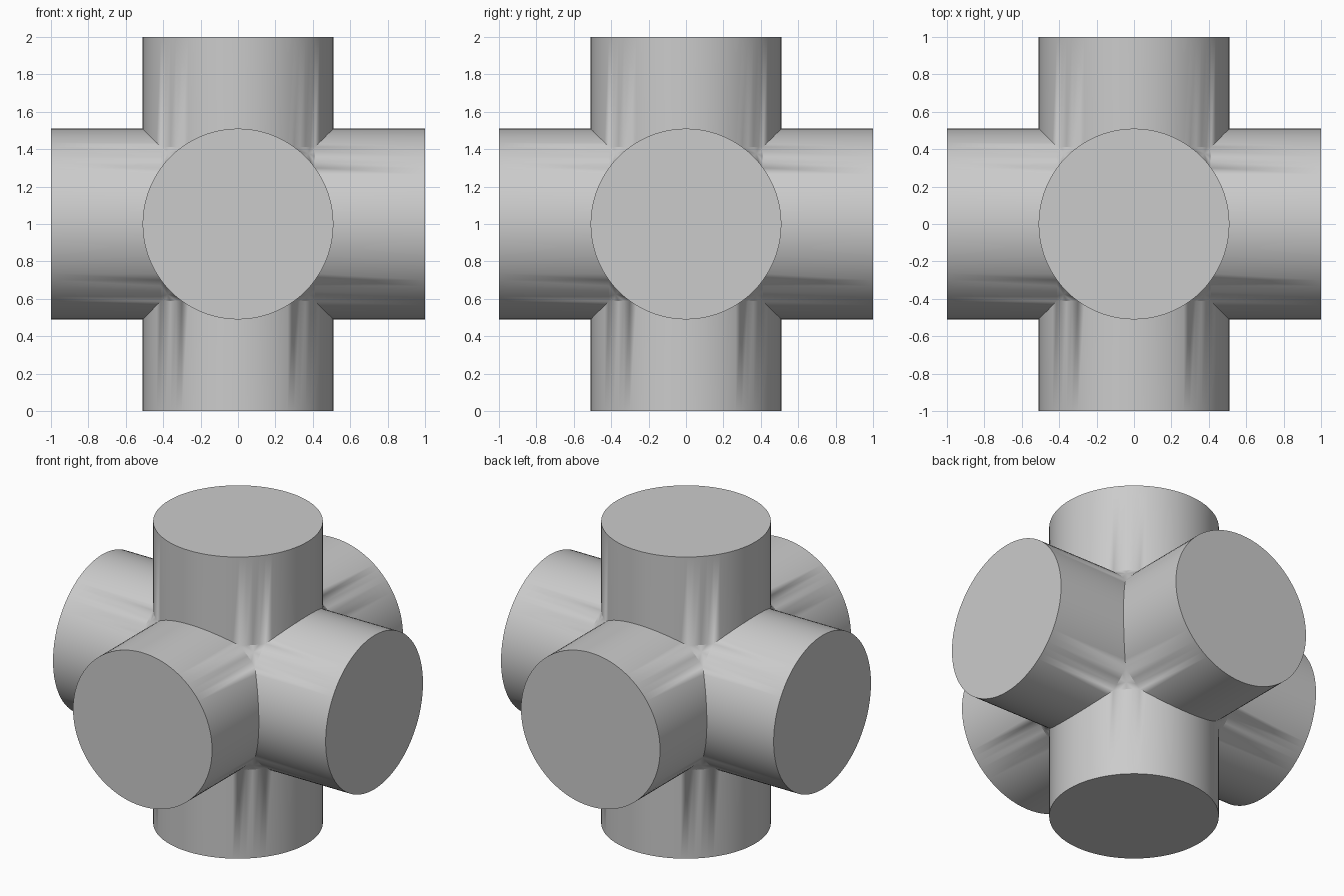
import bpy, bmesh
from math import sin, cos, pi, radians
from mathutils import Matrix, Vector

cube = bpy.data.objects.get("Cube")
if cube:
    bpy.data.objects.remove(cube, do_unlink=True)

RADIUS, REACH, SIDES = 0.51, 1.0, 80
CORNER = RADIUS * sin(radians(54))    # where the creases stop at a corner patch

grey = bpy.data.materials.new("plain_grey")
grey.use_nodes = True
colour = (0.6, 0.6, 0.6, 1)
grey.diffuse_color = colour
grey.node_tree.nodes["Principled BSDF"].inputs["Base Color"].default_value = colour

bm = bmesh.new()


def add_arm(rotation):
    """Round arm along +x whose inner end is mitred to its four neighbours."""
    inner, outer = [], []
    for i in range(SIDES):
        a = 2 * pi * i / SIDES
        y, z = RADIUS * cos(a), RADIUS * sin(a)
        mitre = max(abs(y), abs(z), CORNER)
        inner.append(bm.verts.new(rotation @ Vector((mitre, y, z))))
        outer.append(bm.verts.new(rotation @ Vector((REACH, y, z))))
    for i in range(SIDES):
        j = (i + 1) % SIDES
        bm.faces.new((inner[i], outer[i], outer[j], inner[j]))
    bm.faces.new(outer)


# Four level arms, then the upright pair
for k in range(4):
    add_arm(Matrix.Rotation(k * pi / 2, 3, 'Z'))
for s in (1, -1):
    add_arm(Matrix.Rotation(s * pi / 2, 3, 'Y'))

# Weld the mitres and close the eight small triangular corner patches
bmesh.ops.remove_doubles(bm, verts=bm.verts[:], dist=0.0005)
patches = bmesh.ops.holes_fill(bm, edges=bm.edges[:], sides=0)["faces"]
bmesh.ops.poke(bm, faces=patches)
bmesh.ops.recalc_face_normals(bm, faces=bm.faces[:])
bmesh.ops.translate(bm, verts=bm.verts[:], vec=(0, 0, REACH))

mesh = bpy.data.meshes.new("six_way_pipe_joint")
bm.to_mesh(mesh)
bm.free()
mesh.materials.append(grey)
joint = bpy.data.objects.new("six_way_pipe_joint", mesh)
bpy.context.collection.objects.link(joint)

# Smooth barrels with sharp rims and creases
bpy.ops.object.select_all(action='DESELECT')
joint.select_set(True)
bpy.context.view_layer.objects.active = joint
bpy.ops.object.shade_smooth_by_angle(angle=radians(30))
